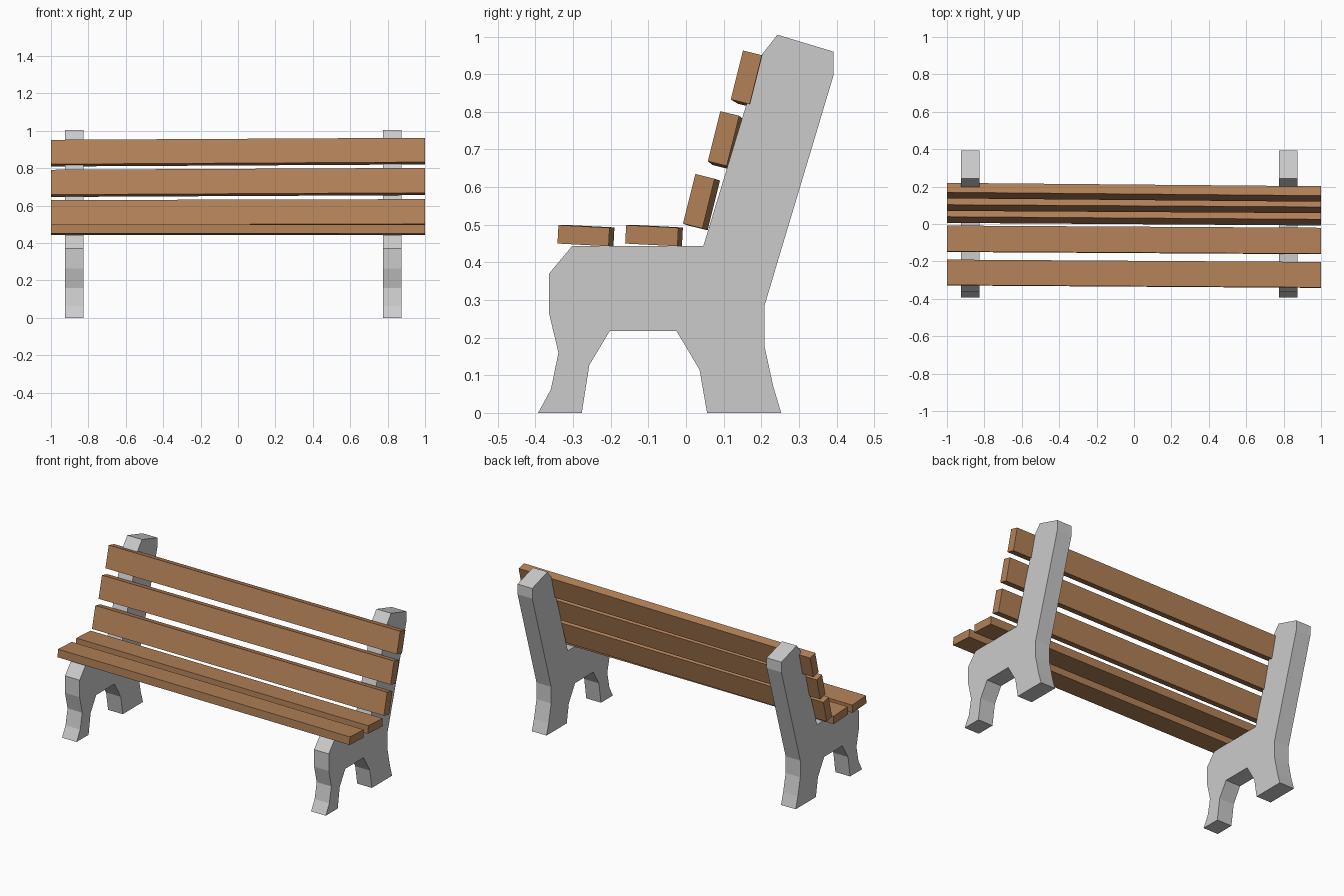
import bpy, bmesh, math

if "Cube" in bpy.data.objects:
    bpy.data.objects.remove(bpy.data.objects["Cube"])

wood = bpy.data.materials.new("wood")
wood.diffuse_color = (0.45, 0.22, 0.095, 1)
wood.use_nodes = True
wood.node_tree.nodes["Principled BSDF"].inputs["Base Color"].default_value = wood.diffuse_color


def prism(name, profile, x0, x1, shift=(0, 0), material=None):
    """Extrude a (y, z) profile from x1 to x0; the x0 end may be shifted."""
    bm = bmesh.new()
    right = [bm.verts.new((x1, y, z)) for y, z in profile]
    left = [bm.verts.new((x0, y + shift[0], z + shift[1])) for y, z in profile]
    n = len(profile)
    bm.faces.new(right)
    bm.faces.new(left[::-1])
    for i in range(n):
        j = (i + 1) % n
        bm.faces.new((right[i], left[i], left[j], right[j]))
    bmesh.ops.recalc_face_normals(bm, faces=bm.faces[:])
    mesh = bpy.data.meshes.new(name)
    bm.to_mesh(mesh)
    bm.free()
    obj = bpy.data.objects.new(name, mesh)
    bpy.context.collection.objects.link(obj)
    if material:
        mesh.materials.append(material)
    return obj


def slat(name, y, z, degrees, width, thickness, shift):
    """Plank whose right end starts at corner (y, z), with its width running along the angle."""
    a = math.radians(degrees)
    wy, wz = width * math.cos(a), width * math.sin(a)
    ty, tz = thickness * math.sin(a), -thickness * math.cos(a)
    corners = [(y, z), (y + wy, z + wz), (y + wy + ty, z + wz + tz), (y + ty, z + tz)]
    prism(name, corners, -1.0, 1.0, shift, wood)


# Cast end frames: leg, arched underside, seat ledge and leaning back post
frame_profile = [
    (-0.393, 0), (-0.277, 0), (-0.257, 0.127), (-0.203, 0.217),
    (-0.025, 0.217), (0.036, 0.115), (0.056, 0), (0.253, 0),
    (0.232, 0.07), (0.208, 0.18), (0.208, 0.283), (0.392, 0.897),
    (0.392, 0.96), (0.243, 1.005), (0.2, 0.95), (0.046, 0.443),
    (-0.303, 0.443), (-0.364, 0.37), (-0.364, 0.265), (-0.339, 0.16),
    (-0.359, 0.063),
]
for side, x in (("left", -0.875), ("right", 0.824)):
    prism(side + "_frame", frame_profile, x - 0.05, x + 0.05)

# Seat slats, slightly skewed as on a hand-built bench
slat("seat_slat_front", -0.339, 0.499, -3, 0.136, 0.049, (0.013, 0.001))
slat("seat_slat_rear", -0.159, 0.499, -3, 0.139, 0.049, (0.012, 0.001))

# Backrest slats, leaning with the post
slat("back_slat_lower", -0.008, 0.503, 76, 0.136, 0.053, (0.014, -0.005))
slat("back_slat_middle", 0.058, 0.669, 76, 0.137, 0.052, (0.012, -0.010))
slat("back_slat_upper", 0.119, 0.833, 76, 0.134, 0.052, (0.018, -0.011))
